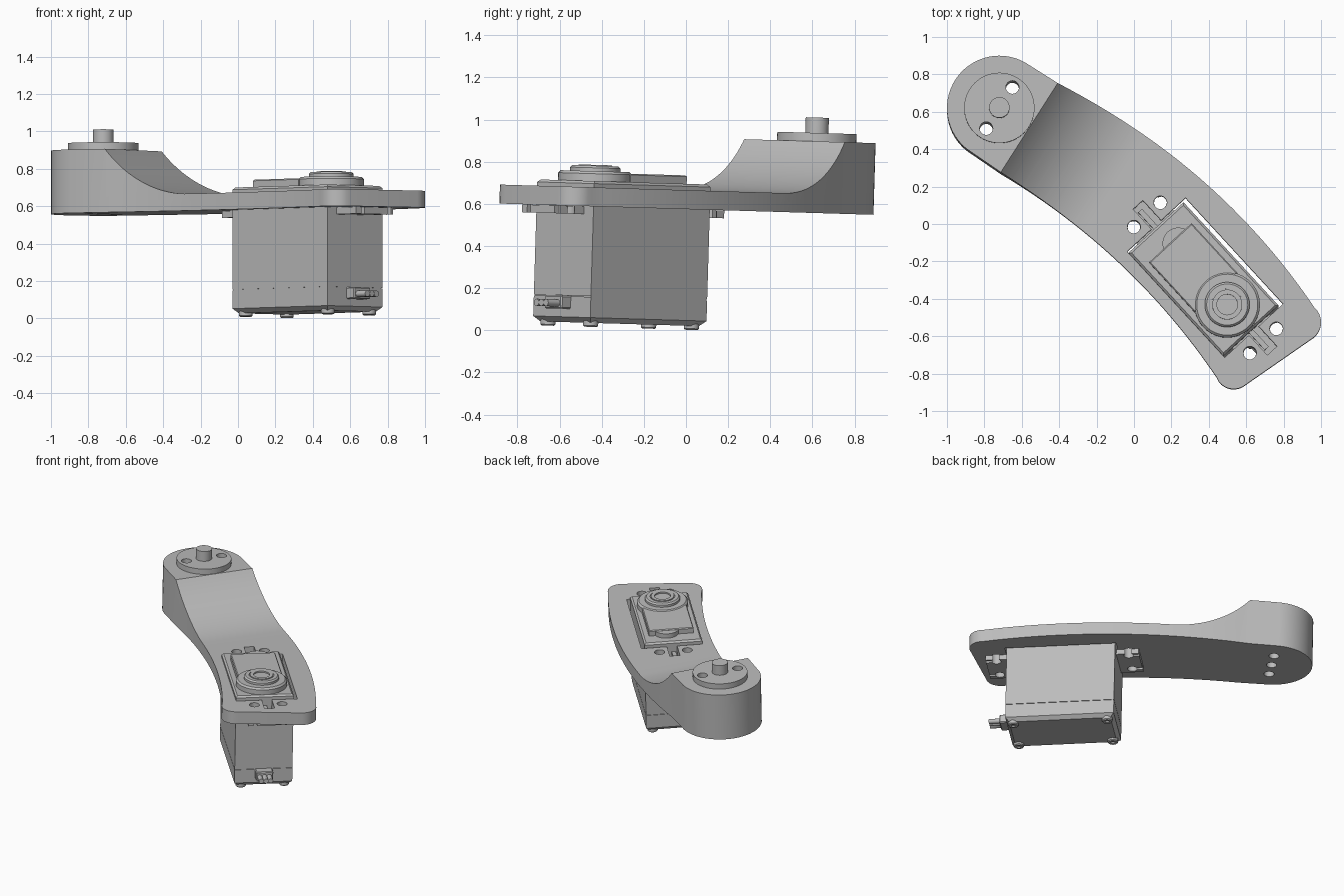
import bpy, bmesh
from math import pi, cos, sin, radians, atan2
from mathutils import Matrix, Vector

cube = bpy.data.objects.get("Cube")
if cube:
    bpy.data.objects.remove(cube, do_unlink=True)

grey = bpy.data.materials.new("plain grey")
grey.use_nodes = True
grey.diffuse_color = (0.5, 0.5, 0.5, 1)
grey.node_tree.nodes["Principled BSDF"].inputs["Base Color"].default_value = (0.5, 0.5, 0.5, 1)

# Frames: the whole assembly leans slightly, the servo is also turned in plan
PIVOT = Matrix.Translation((0, 0, 0.575))
TILT = PIVOT @ Matrix.Rotation(-0.03, 4, 'X') @ PIVOT.inverted()
SERVO = TILT @ Matrix.Translation((0.38, -0.29, 0)) @ Matrix.Rotation(radians(-47.4), 4, 'Z')
HEAD = Vector((-0.72, 0.61))
ARM_TOP, PLATE_TOP, PLATE_BOTTOM = 0.915, 0.665, 0.575
OFF = -0.012  # servo sits slightly to one side of its opening


def circle(x, y, r, n=40):
    return [(x + r * cos(2 * pi * i / n), y + r * sin(2 * pi * i / n)) for i in range(n)]


def rect(x0, x1, y0, y1):
    return [(x0, y0), (x1, y0), (x1, y1), (x0, y1)]


def arc3(a, b, c, n):
    """Points on the arc from a through b to c."""
    (ax, ay), (bx, by), (cx, cy) = a, b, c
    d = 2 * (ax * (by - cy) + bx * (cy - ay) + cx * (ay - by))
    sa, sb, sc = ax * ax + ay * ay, bx * bx + by * by, cx * cx + cy * cy
    o = Vector(((sa * (by - cy) + sb * (cy - ay) + sc * (ay - by)) / d,
                (sa * (cx - bx) + sb * (ax - cx) + sc * (bx - ax)) / d))
    va, vc = Vector(a) - o, Vector(c) - o
    turn = atan2(va.x * vc.y - va.y * vc.x, va.dot(vc))
    return [tuple(o + Matrix.Rotation(turn * i / n, 2) @ va) for i in range(n + 1)]


def prism(name, pts, z0, z1, frame, bevel=0, ends="all"):
    """Extrude an outline; optionally chamfer its top, bottom or all edges."""
    bm = bmesh.new()
    face = bm.faces.new([bm.verts.new((x, y, z0)) for x, y in pts])
    ext = bmesh.ops.extrude_face_region(bm, geom=[face])
    for v in ext["geom"]:
        if isinstance(v, bmesh.types.BMVert):
            v.co.z = z1
    bmesh.ops.recalc_face_normals(bm, faces=bm.faces)
    if bevel:
        level = {"top": z1, "bottom": z0}.get(ends)
        edges = [e for e in bm.edges
                 if level is None or all(abs(v.co.z - level) < 1e-5 for v in e.verts)]
        bmesh.ops.bevel(bm, geom=edges, offset=bevel, segments=1, affect='EDGES')
    bm.transform(frame)
    mesh = bpy.data.meshes.new(name)
    bm.to_mesh(mesh)
    bm.free()
    mesh.materials.append(grey)
    ob = bpy.data.objects.new(name, mesh)
    bpy.context.collection.objects.link(ob)
    return ob


def activate(ob):
    bpy.ops.object.select_all(action='DESELECT')
    ob.select_set(True)
    bpy.context.view_layer.objects.active = ob


def cut(ob, cutters):
    activate(ob)
    for c in cutters:
        c.hide_render = True
        mod = ob.modifiers.new("cut", 'BOOLEAN')
        mod.operation, mod.solver, mod.object = 'DIFFERENCE', 'EXACT', c
        bpy.ops.object.modifier_apply(modifier=mod.name)
        bpy.data.objects.remove(c, do_unlink=True)


def hole(x, y, r, frame, z0=0.2, z1=1.2):
    return prism("hole_cutter", circle(x, y, r), z0, z1, frame)


# Arm: curved outline, thick round head, scooped down to a thin plate
a0, a1 = radians(60), radians(231)
outline = arc3((-0.71, 0.265), (-0.1, -0.19), (0.44, -0.82), 24)
outline += arc3((0.44, -0.82), (0.52, -0.885), (0.6, -0.86), 8)[1:]
outline += arc3((0.96, -0.61), (1.0, -0.53), (0.965, -0.45), 8)
outline += arc3((0.965, -0.45), (0.4, 0.2), (-0.41, 0.745), 24)[1:]
outline += [(HEAD.x + 0.28 * cos(a0 + (a1 - a0) * i / 28),
             HEAD.y + 0.28 * sin(a0 + (a1 - a0) * i / 28)) for i in range(29)]
arm = prism("arm", outline, PLATE_BOTTOM, ARM_TOP, TILT)

# Scoop profile lies along the arm and is extruded across it
run, drop = 0.54, ARM_TOP - PLATE_TOP
radius = (run * run + drop * drop) / (2 * drop)
sweep = atan2(run, radius - drop)
scoop = [(run - radius * sin(sweep * (1 - i / 24)),
          PLATE_TOP + radius * (1 - cos(sweep * (1 - i / 24)))) for i in range(25)]
scoop += [(2.5, PLATE_TOP), (2.5, 1.3), (0, 1.3)]
along = Vector((0.843, -0.538, 0))
up = Vector((0, 0, 1))
across = along.cross(up)
scoop_frame = Matrix((along, up, across)).transposed().to_4x4()
scoop_frame.translation = (-0.56, 0.505, 0)
cut(arm, [prism("scoop_cutter", scoop, -1.5, 1.5, TILT @ scoop_frame)])

# Openings for the servo, its ribs and every screw
mounts = [(sx * 0.458, sy * 0.096) for sx in (-1, 1) for sy in (-1, 1)]
pins = [(HEAD.x + s * 0.07, HEAD.y + s * 0.11) for s in (-1, 1)]
cut(arm, [prism("slot_cutter", rect(-0.385, 0.385, -0.212, 0.212), 0.5, 0.8, SERVO)]
    + [prism("rib_cutter", rect(min(s * 0.37, s * 0.53), max(s * 0.37, s * 0.53), -0.035, 0.035),
             0.5, 0.8, SERVO) for s in (-1, 1)]
    + [hole(x, y, 0.035, SERVO, 0.5, 0.8) for x, y in mounts]
    + [hole(x, y, 0.035, TILT) for x, y in pins]
    + [hole(HEAD.x, HEAD.y, 0.035, TILT, 0.2, 0.85)])

# Round horn and shaft on the head
horn = prism("horn_disc", circle(*HEAD, 0.188, 64), ARM_TOP, 0.955, TILT)
cut(horn, [hole(x, y, 0.035, TILT) for x, y in pins])
prism("horn_shaft", circle(*HEAD, 0.055), 0.95, 1.028, TILT)

# Servo case in two shells with a fine seam
case = rect(-0.375, 0.375, OFF - 0.2, OFF + 0.2)
prism("servo_case", case, 0.149, 0.695, SERVO, 0.012, "top")
prism("servo_seam", rect(-0.37, 0.37, OFF - 0.195, OFF + 0.195), 0.14, 0.152, SERVO)
prism("servo_bottom_cover", case, 0.022, 0.145, SERVO, 0.025, "bottom")
for sx in (-1, 1):
    for sy in (-1, 1):
        x, y = sx * 0.325, OFF + sy * 0.15
        screw = prism("bottom_screw", circle(x, y, 0.036, 24), 0.003, 0.05, SERVO, 0.006, "bottom")
        cut(screw, [hole(x, y, 0.014, SERVO, -0.02, 0.015)])

# Mounting tabs with open ended screw holes and stiffening ribs
for s in (-1, 1):
    x0, x1 = sorted((s * 0.37, s * 0.53))
    tab = prism("mounting_tab", rect(x0, x1, OFF - 0.133, OFF + 0.133), 0.537, 0.574, SERVO)
    cutters = [hole(x, y, 0.033, SERVO, 0.4, 0.7) for x, y in mounts if x * s > 0]
    n0, n1 = sorted((s * 0.47, s * 0.56))
    cutters += [prism("notch_cutter", rect(n0, n1, y - 0.012, y + 0.012), 0.4, 0.7, SERVO)
                for x, y in mounts if x * s > 0]
    cut(tab, cutters)
    r0, r1 = sorted((s * 0.37, s * 0.5))
    prism("tab_rib", rect(r0, r1, OFF - 0.014, OFF + 0.014), 0.57, 0.62, SERVO)

# Raised gear cover and output boss
prism("gear_cover", rect(-0.262, 0.1, OFF - 0.155, OFF + 0.155), 0.69, 0.735, SERVO, 0.006, "top")
prism("gear_cover_bulge", circle(-0.23, OFF + 0.03, 0.085), 0.69, 0.728, SERVO)
prism("boss_base", circle(0.188, OFF, 0.175, 56), 0.69, 0.742, SERVO, 0.012, "top")
boss = prism("output_boss", circle(0.188, OFF, 0.12, 48), 0.735, 0.768, SERVO, 0.01, "top")
cut(boss, [hole(0.188, OFF, 0.085, SERVO, 0.762, 0.9)])
collar = prism("output_collar", circle(0.188, OFF, 0.08), 0.74, 0.772, SERVO)
cut(collar, [hole(0.188, OFF, 0.055, SERVO, 0.746, 0.9)])

# Cable outlet and three wires at the end of the case
prism("cable_outlet", rect(0.36, 0.435, OFF - 0.06, OFF + 0.06), 0.085, 0.148, SERVO, 0.006)
wire_frame = SERVO @ Matrix.Translation((0, OFF, 0.112)) @ Matrix.Rotation(pi / 2, 4, 'Y')
for i in (-1, 0, 1):
    prism("wire", circle(0, i * 0.033, 0.017, 16), 0.42, 0.51, wire_frame)

# Smooth the curved sides and keep the corners sharp
for ob in bpy.context.collection.objects:
    if ob.type == 'MESH' and grey.name in ob.data.materials:
        activate(ob)
        bpy.ops.object.shade_smooth_by_angle(angle=radians(30))
